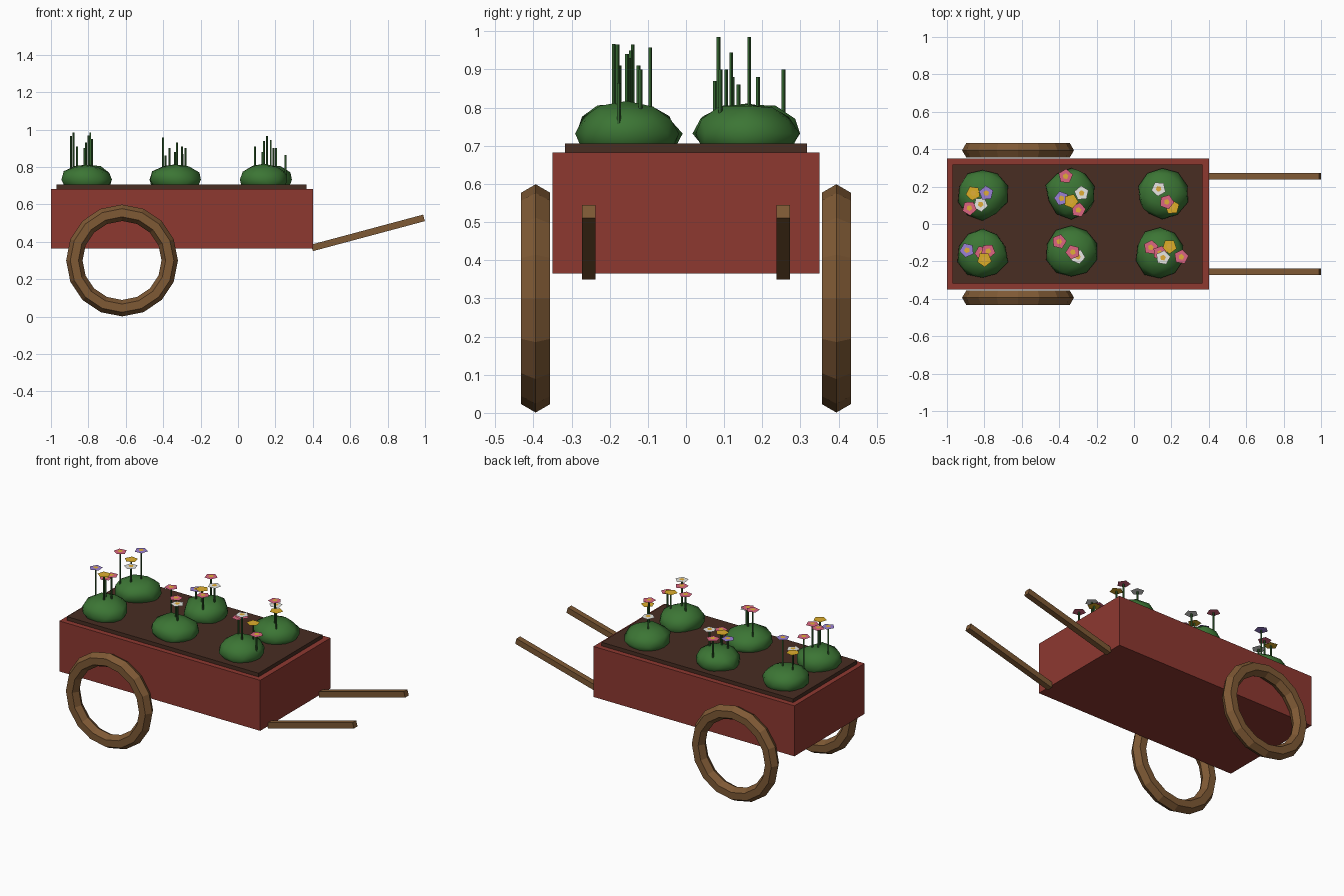
import bpy, math, random
from mathutils import Vector

if "Cube" in bpy.data.objects:
    bpy.data.objects.remove(bpy.data.objects["Cube"])

random.seed(4)


def material(name, r, g, b):
    m = bpy.data.materials.new(name)
    m.diffuse_color = (r, g, b, 1)
    m.use_nodes = True
    m.node_tree.nodes["Principled BSDF"].inputs["Base Color"].default_value = m.diffuse_color
    return m


RED = material("red_paint", 0.27, 0.04, 0.03)
WOOD = material("wood", 0.21, 0.10, 0.035)
SOIL = material("soil", 0.065, 0.026, 0.016)
LEAF = material("leaf", 0.045, 0.18, 0.035)
STEM = material("stem", 0.035, 0.13, 0.03)
GOLD = material("flower_centre", 0.75, 0.42, 0.04)
PETALS = {
    "pink": material("pink_petal", 0.72, 0.13, 0.22),
    "white": material("white_petal", 0.8, 0.8, 0.76),
    "yellow": material("yellow_petal", 0.72, 0.42, 0.02),
    "purple": material("purple_petal", 0.33, 0.22, 0.66),
}


def finish(name, mat):
    ob = bpy.context.object
    ob.name = name
    ob.data.materials.append(mat)
    return ob


def box(name, mat, centre, size, rot=(0, 0, 0)):
    bpy.ops.mesh.primitive_cube_add(size=1, location=centre, rotation=rot)
    ob = finish(name, mat)
    ob.scale = size
    return ob


# cart body and soil bed
box("cart_body", RED, (-0.3, 0, 0.524), (1.4, 0.7, 0.318))
box("soil_bed", SOIL, (-0.302, 0, 0.68), (1.335, 0.635, 0.052))

# wheels and handles, one per side
for side, s in (("front", -1), ("back", 1)):
    bpy.ops.mesh.primitive_torus_add(
        major_segments=16, minor_segments=6, major_radius=0.255, minor_radius=0.044,
        location=(-0.62, s * 0.394, 0.3), rotation=(math.pi / 2, 0, 0))
    finish(side + "_wheel", WOOD)
    box(side + "_handle", WOOD, (0.695, s * 0.255, 0.4475), (0.62, 0.036, 0.036),
        (0, -math.radians(15), 0))

# leafy mounds with a slightly lumpy outline
for i, (x, y) in enumerate([(-0.81, 0.16), (-0.81, -0.16), (-0.335, 0.163),
                            (-0.335, -0.148), (0.152, 0.16), (0.14, -0.155)]):
    bpy.ops.mesh.primitive_ico_sphere_add(subdivisions=2, radius=0.137,
                                          location=(x, y, 0.732))
    mound = finish(f"leaf_mound_{i + 1}", LEAF)
    for v in mound.data.vertices:
        v.co *= random.uniform(0.92, 1.06)
        v.co.z *= 0.6
    bpy.ops.object.shade_smooth()


def disc(name, mat, centre, radius, turn):
    bpy.ops.mesh.primitive_circle_add(vertices=5, radius=radius, fill_type='NGON',
                                      location=centre, rotation=(0, 0, turn))
    finish(name, mat)


# flowers: position of the head and petal colour
FLOWERS = [
    (-0.86, 0.165, 0.91, "yellow"), (-0.79, 0.165, 0.985, "purple"),
    (-0.82, 0.105, 0.90, "white"), (-0.88, 0.085, 0.985, "pink"),
    (-0.893, -0.14, 0.965, "purple"), (-0.78, -0.145, 0.95, "pink"),
    (-0.80, -0.19, 0.967, "yellow"), (-0.813, -0.155, 0.93, "pink"),
    (-0.366, 0.255, 0.90, "pink"), (-0.28, 0.165, 0.90, "white"),
    (-0.388, 0.137, 0.86, "purple"), (-0.337, 0.122, 0.88, "yellow"),
    (-0.297, 0.075, 0.87, "pink"), (-0.40, -0.094, 0.957, "pink"),
    (-0.327, -0.15, 0.93, "pink"), (-0.30, -0.175, 0.91, "white"),
    (0.132, 0.188, 0.88, "white"), (0.175, 0.118, 0.945, "pink"),
    (0.204, 0.09, 0.90, "yellow"), (0.09, -0.125, 0.91, "pink"),
    (0.19, -0.12, 0.90, "yellow"), (0.155, -0.18, 0.965, "white"),
    (0.253, -0.176, 0.865, "pink"), (0.138, -0.155, 0.94, "pink"),
]
for i, (x, y, z, colour) in enumerate(FLOWERS, 1):
    base = 0.74
    bpy.ops.mesh.primitive_cylinder_add(vertices=5, radius=0.0055, depth=z - base,
                                        location=(x, y, (z + base) / 2))
    finish(f"flower_stem_{i}", STEM)
    turn = random.uniform(0, math.tau)
    disc(f"flower_petals_{i}", PETALS[colour], (x, y, z + 0.001), 0.04, turn)
    disc(f"flower_centre_{i}", GOLD, (x, y, z + 0.004), 0.016, turn)
